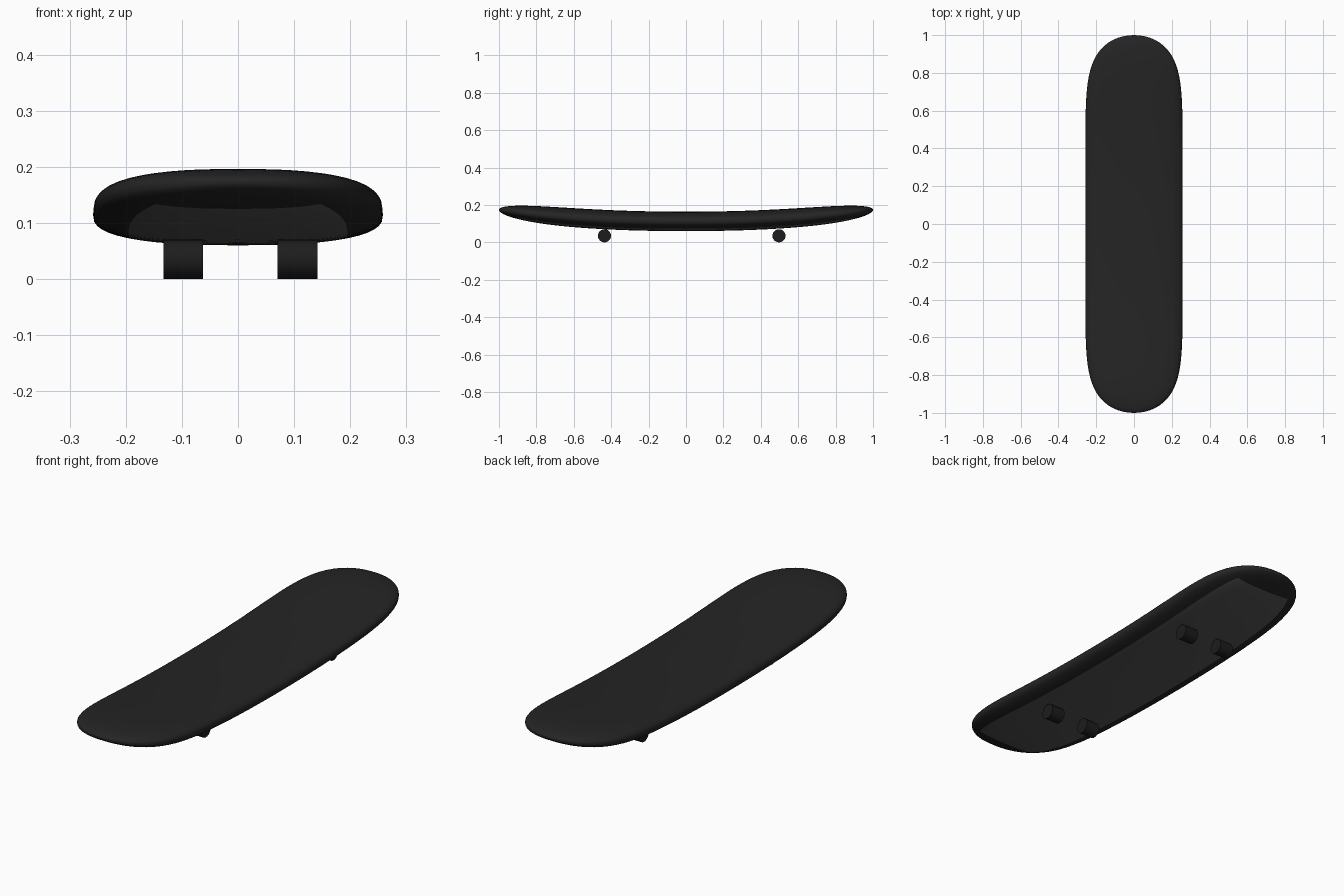
import bpy, bmesh, math

if "Cube" in bpy.data.objects:
    bpy.data.objects.remove(bpy.data.objects["Cube"])


def material(name, v):
    m = bpy.data.materials.new(name)
    m.diffuse_color = (v, v, v, 1)
    m.use_nodes = True
    m.node_tree.nodes["Principled BSDF"].inputs["Base Color"].default_value = m.diffuse_color
    return m


black = material("deck_black", 0.018)
grey = material("underside_grey", 0.09)
rubber = material("wheel_black", 0.012)

N, M = 56, 48          # steps along the length, steps around the section
HALF_W, HALF_T = 0.258, 0.052


def spow(v, e):
    return math.copysign(abs(v) ** e, v)


def section(bm, y):
    # superellipse section, narrowing and lifting toward the tips
    a = abs(y)
    w = HALF_W * math.sqrt(1 - a ** 8)
    h = HALF_T * math.sqrt(1 - a ** 6)
    c = 0.112 + 0.061 * a ** 2.2
    ring = []
    for j in range(M):
        t = 2 * math.pi * j / M
        ring.append(bm.verts.new((w * spow(math.cos(t), 0.8), y,
                                  c + h * spow(math.sin(t), 0.8))))
    return ring


# Deck: lofted sections closed with a point at each tip
bm = bmesh.new()
rings = [section(bm, -math.cos(math.pi * i / N)) for i in range(1, N)]
for k in range(len(rings) - 1):
    for j in range(M):
        n = (j + 1) % M
        f = bm.faces.new((rings[k][j], rings[k][n], rings[k + 1][n], rings[k + 1][j]))
        # grey panel on the underside
        if 30 <= j < 42 and 7 <= k < N - 9:
            f.material_index = 1
for ring, y in ((rings[0], -1), (rings[-1], 1)):
    tip = bm.verts.new((0, y, 0.173))
    for j in range(M):
        bm.faces.new((ring[j], ring[(j + 1) % M], tip))
bmesh.ops.recalc_face_normals(bm, faces=bm.faces)
for f in bm.faces:
    f.smooth = True
mesh = bpy.data.meshes.new("deck")
bm.to_mesh(mesh)
bm.free()
mesh.materials.append(black)
mesh.materials.append(grey)
bpy.context.collection.objects.link(bpy.data.objects.new("deck", mesh))

# Wheels: four short cylinders lying across the deck
for end, y in (("front", -0.436), ("back", 0.497)):
    for side, x in (("left", -0.0975), ("right", 0.106)):
        bpy.ops.mesh.primitive_cylinder_add(
            vertices=32, radius=0.035, depth=0.071,
            location=(x, y, 0.035), rotation=(0, math.pi / 2, 0))
        wheel = bpy.context.object
        wheel.name = f"{end}_{side}_wheel"
        wheel.data.materials.append(rubber)
        bpy.ops.object.shade_smooth_by_angle()
